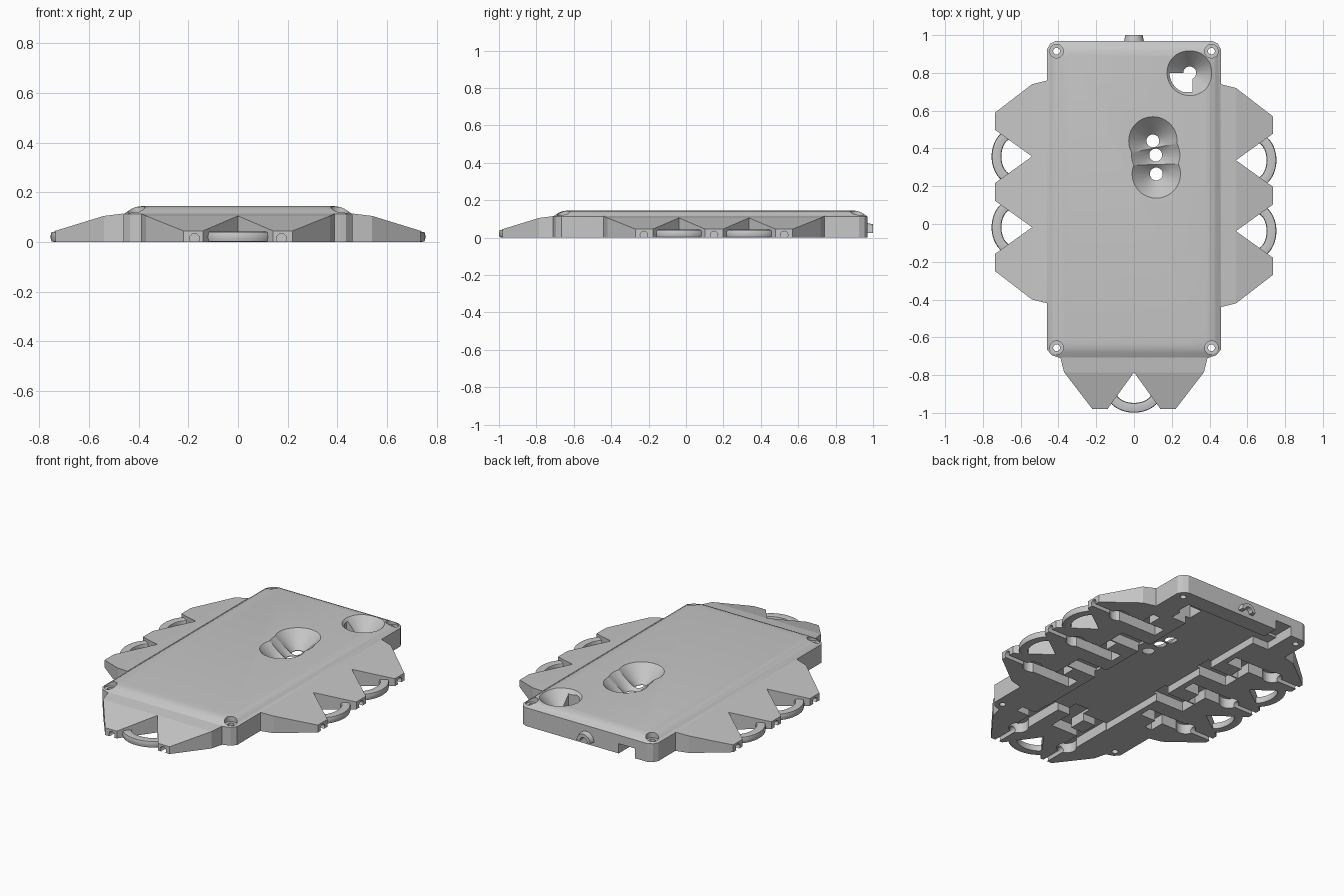
import bpy, bmesh, math
from mathutils import Matrix, Vector

old = bpy.data.objects.get("Cube")
if old:
    bpy.data.objects.remove(old, do_unlink=True)

grey = bpy.data.materials.new("plain grey")
grey.use_nodes = True
grey.diffuse_color = (0.57, 0.57, 0.57, 1)
grey.node_tree.nodes["Principled BSDF"].inputs["Base Color"].default_value = (0.57, 0.57, 0.57, 1)


def finish(name, bm):
    bmesh.ops.recalc_face_normals(bm, faces=bm.faces)
    mesh = bpy.data.meshes.new(name)
    bm.to_mesh(mesh)
    bm.free()
    mesh.materials.append(grey)
    ob = bpy.data.objects.new(name, mesh)
    bpy.context.collection.objects.link(ob)
    return ob


def loft(name, rings, matrix=Matrix()):
    """Skin a row of equal-length rings and cap both ends."""
    bm = bmesh.new()
    rows = [[bm.verts.new(matrix @ Vector(p)) for p in ring] for ring in rings]
    for a, b in zip(rows, rows[1:]):
        for i in range(len(a)):
            j = (i + 1) % len(a)
            bm.faces.new((a[i], a[j], b[j], b[i]))
    bm.faces.new(rows[0])
    bm.faces.new(rows[-1])
    return finish(name, bm)


def box(lo, hi, matrix=Matrix()):
    ring = [(lo[0], lo[1]), (hi[0], lo[1]), (hi[0], hi[1]), (lo[0], hi[1])]
    return loft("cutter", [[(x, y, z) for x, y in ring] for z in (lo[2], hi[2])], matrix)


def cone(x, y, z0, z1, r0, r1, matrix=Matrix(), n=32):
    rings = [[(x + r * math.cos(math.tau * k / n), y + r * math.sin(math.tau * k / n), z)
              for k in range(n)] for z, r in ((z0, r0), (z1, r1))]
    return loft("cutter", rings, matrix)


def carve(target, cutter, keep=False):
    bpy.context.view_layer.objects.active = target
    mod = target.modifiers.new("cut", 'BOOLEAN')
    mod.operation, mod.solver, mod.object = 'DIFFERENCE', 'EXACT', cutter
    bpy.ops.object.modifier_apply(modifier=mod.name)
    if not keep:
        bpy.data.objects.remove(cutter, do_unlink=True)


def smooth(ob):
    bpy.ops.object.select_all(action='DESELECT')
    ob.select_set(True)
    bpy.context.view_layer.objects.active = ob
    bpy.ops.object.shade_smooth_by_angle(angle=math.radians(25))


# Body shell: clipped corners and a softly stepped top edge
def outline(inset, z):
    xs, front, back, c = 0.46 - inset, -0.71 + inset, 0.97 - inset, 0.045
    half = [(xs - 0.07, front), (xs - 0.025, front + 0.015), (xs, front + c),
            (xs, back - c), (xs - 0.016, back - 0.016), (xs - c, back)]
    return [(x, y, z) for x, y in half] + [(-x, y, z) for x, y in reversed(half)]


body = loft("body", [outline(i, z) for i, z in
                     ((0, 0), (0, 0.113), (0.03, 0.133), (0.05, 0.141), (0.075, 0.145))])

# Recessed underside strip, wider at the back, and cable notch in the back wall
carve(body, box((-0.22, -0.5, -0.1), (0.21, 0.82, 0.045)))
carve(body, box((-0.33, 0.77, -0.1), (0.33, 0.87, 0.045)))
carve(body, box((-0.33, 0.84, -0.1), (-0.22, 1.1, 0.06)))

# Countersunk corner screw holes
for x in (-0.41, 0.41):
    for y in (-0.655, 0.915):
        carve(body, cone(x, y, -0.1, 0.3, 0.018, 0.018, n=20))
        carve(body, cone(x, y, 0.11, 0.2, 0.036, 0.036, n=24))

# Conical bowls with through holes, and the square opening in the corner bowl
for x, y, r in ((0.1, 0.44, 0.13), (0.115, 0.365, 0.13), (0.118, 0.265, 0.13), (0.295, 0.8, 0.122)):
    carve(body, cone(x, y, 0.048, 0.147, 0.034, r, n=48))
    carve(body, cone(x, y, -0.1, 0.1, 0.034, 0.034))
carve(body, box((0.18, 0.7, -0.1), (0.31, 0.8, 0.13)))


# Toothed wing: sloped profile along one edge, with V notches, pockets and hoops
def wing(name, count, pitch, matrix):
    half = (count - 1) * pitch / 2 + 0.195
    profile = [(0.46, 0), (0.735, 0), (0.735, 0.045), (0.54, 0.105), (0.46, 0.115)]
    ob = loft(name, [[(d, u, z) for d, z in profile] for u in (-half - 0.02, half + 0.02)], matrix)

    def prism(points):
        carve(ob, loft("cutter", [[(d, u, z) for d, u in points] for z in (-0.1, 0.3)], matrix))

    for s in (-1, 1):
        prism([(0.46, s * (half + 0.02)), (0.54, s * half), (0.8, s * (half - 0.2)),
               (0.8, s * (half + 0.1)), (0.46, s * (half + 0.1))])
    teeth = [(k - (count - 1) / 2) * pitch for k in range(count)]
    gaps = [u + pitch / 2 for u in teeth[:-1]]
    for u in gaps:
        prism([(0.54, u), (0.8, u - 0.187), (0.8, u + 0.187)])

    # Underside pockets joined by cross slots, and round tip channels
    turn = matrix @ Matrix.Rotation(math.pi / 2, 4, 'Y')
    for u in teeth:
        carve(ob, cone(0.55, u, -0.1, 0.06, 0.055, 0.055, matrix))
        carve(ob, cone(-0.014, u, 0.5, 0.8, 0.02, 0.02, turn, 16))
        slot = box((0.255, u - 0.04, -0.1), (0.55, u + 0.04, 0.06), matrix)
        carve(ob, slot, keep=True)
        carve(body, slot)
        carve(body, box((0.36, u - 0.04, -0.1), (0.41, u + 0.13, 0.06), matrix))
    for u in gaps:
        carve(body, box((0.2, u - 0.05, -0.1), (0.41, u + 0.05, 0.06), matrix))

    # Rounded hoops bridging neighbouring teeth
    for u in gaps:
        rings = []
        for i in range(29):
            a = math.radians(-105 + 7.5 * i)
            ring = []
            for j in range(12):
                b = math.tau * (j + 0.5) / 12
                flat = [max(-1, min(1, 1.25 * f)) for f in (math.cos(b), math.sin(b))]
                off = 0.026 * flat[0]
                ring.append((0.645 + (0.083 + off) * math.cos(a), u + (0.12 + off) * math.sin(a),
                             0.021 + 0.021 * flat[1]))
            rings.append(ring)
        smooth(loft(name + "_hoop", rings, matrix))


wing("left_wing", 3, 0.375, Matrix.Translation((0, 0.15, 0)))
wing("right_wing", 3, 0.375, Matrix.Translation((0, 0.17, 0)) @ Matrix.Rotation(math.pi, 4, 'Z'))
wing("front_wing", 2, 0.35, Matrix.Translation((0, -0.245, 0)) @ Matrix.Rotation(-math.pi / 2, 4, 'Z'))

# Arched cable guide on the back wall
back = Matrix.Translation((0, 0.96, 0.025)) @ Matrix.Rotation(-math.pi / 2, 4, 'X')
guide = cone(0, 0, 0, 0.04, 0.054, 0.046, back)
guide.name = "cable_guide"
carve(guide, cone(0, 0, -0.1, 0.1, 0.025, 0.025, back, 20))
carve(guide, box((-0.2, 0.8, -0.2), (0.2, 1.2, 0.024)))
smooth(guide)
smooth(body)
